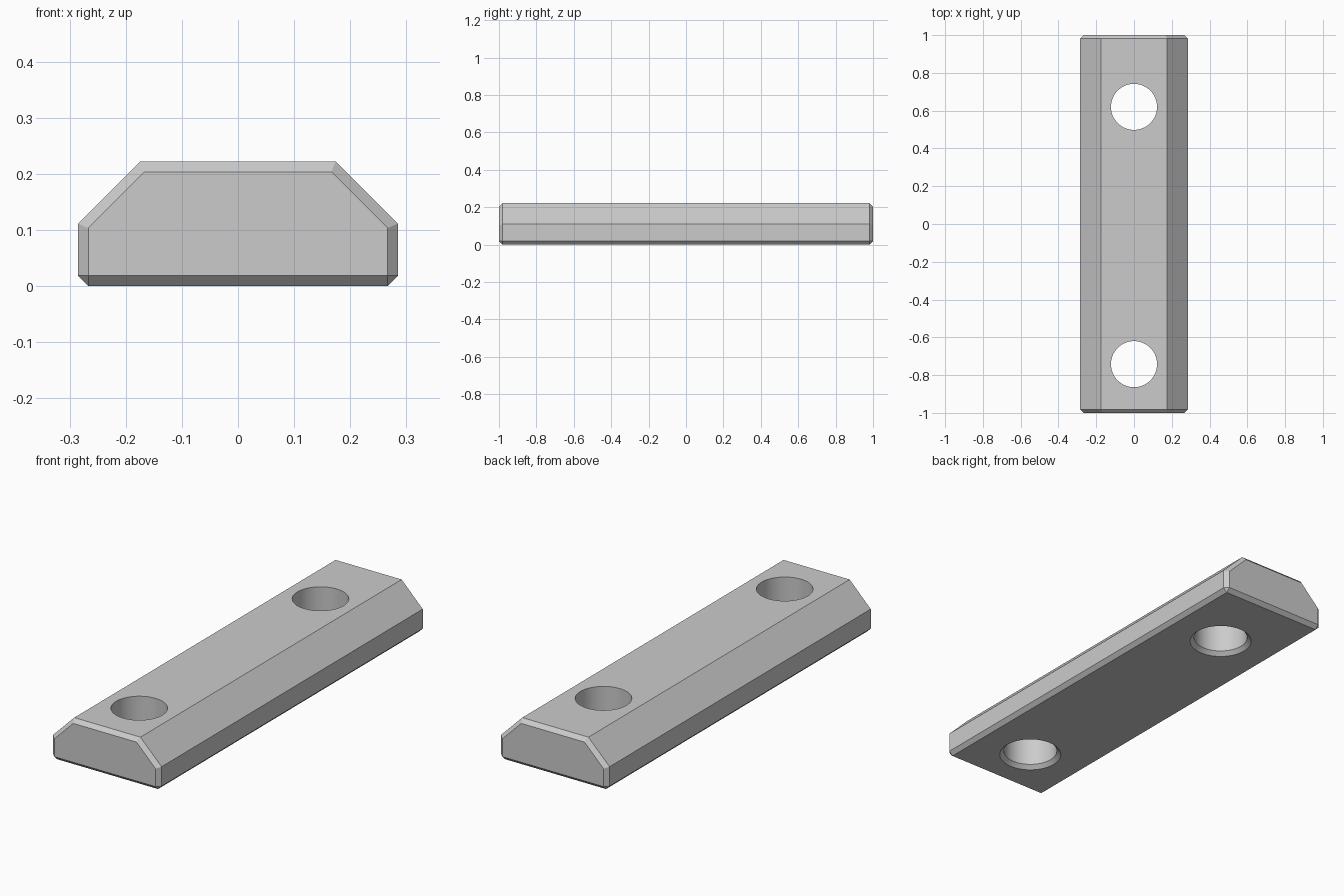
import bpy, bmesh, math

cube = bpy.data.objects.get("Cube")
if cube:
    bpy.data.objects.remove(cube, do_unlink=True)

CHAMFER = 0.0185
HALF_WIDTH, HALF_TOP, SHOULDER, HEIGHT = 0.285, 0.174, 0.111, 0.222
HOLE_RADIUS = 0.122

grey = bpy.data.materials.new("plain grey")
grey.use_nodes = True
colour = (0.6, 0.6, 0.6, 1)
grey.diffuse_color = colour
grey.node_tree.nodes["Principled BSDF"].inputs["Base Color"].default_value = colour


def make_object(name, bm):
    mesh = bpy.data.meshes.new(name)
    bmesh.ops.recalc_face_normals(bm, faces=bm.faces)
    bm.to_mesh(mesh)
    bm.free()
    mesh.materials.append(grey)
    obj = bpy.data.objects.new(name, mesh)
    bpy.context.collection.objects.link(obj)
    return obj


# Bar: six-sided profile extruded along y, ends and underside chamfered
profile = [(-HALF_WIDTH, 0), (HALF_WIDTH, 0), (HALF_WIDTH, SHOULDER),
           (HALF_TOP, HEIGHT), (-HALF_TOP, HEIGHT), (-HALF_WIDTH, SHOULDER)]
bm = bmesh.new()
face = bm.faces.new([bm.verts.new((x, -1, z)) for x, z in profile])
end = bmesh.ops.extrude_face_region(bm, geom=[face])["geom"]
bmesh.ops.translate(bm, vec=(0, 2, 0),
                    verts=[v for v in end if isinstance(v, bmesh.types.BMVert)])
bmesh.ops.recalc_face_normals(bm, faces=bm.faces)
rim = [e for e in bm.edges
       if abs(e.verts[0].co.y - e.verts[1].co.y) < 0.01
       or all(v.co.z < 0.01 for v in e.verts)]
bmesh.ops.bevel(bm, geom=rim, offset=CHAMFER, offset_type='OFFSET',
                segments=1, profile=0.5, affect='EDGES')
bar = make_object("mounting_bar", bm)


# Hole cutter: cylinder flaring out at the underside
def hole_cutter(y):
    bm = bmesh.new()
    steps = [(HOLE_RADIUS + 2 * CHAMFER, -CHAMFER),
             (HOLE_RADIUS, CHAMFER), (HOLE_RADIUS, HEIGHT + 0.1)]
    count = 64
    rings = [[bm.verts.new((r * math.cos(math.tau * i / count),
                            y + r * math.sin(math.tau * i / count), z))
              for i in range(count)] for r, z in steps]
    for low, high in zip(rings, rings[1:]):
        for i in range(count):
            j = (i + 1) % count
            bm.faces.new((low[i], low[j], high[j], high[i]))
    bm.faces.new(rings[0])
    bm.faces.new(rings[-1])
    cutter = make_object("hole_cutter", bm)
    cutter.hide_render = True
    return cutter


bpy.context.view_layer.objects.active = bar
bar.select_set(True)
for y in (-0.742, 0.62):
    cutter = hole_cutter(y)
    cut = bar.modifiers.new("bolt hole", 'BOOLEAN')
    cut.operation = 'DIFFERENCE'
    cut.solver = 'EXACT'
    cut.object = cutter
    bpy.ops.object.modifier_apply(modifier=cut.name)
    bpy.data.objects.remove(cutter, do_unlink=True)

# Smooth hole walls, crisp chamfers
bpy.ops.object.shade_smooth_by_angle(angle=math.radians(30))
